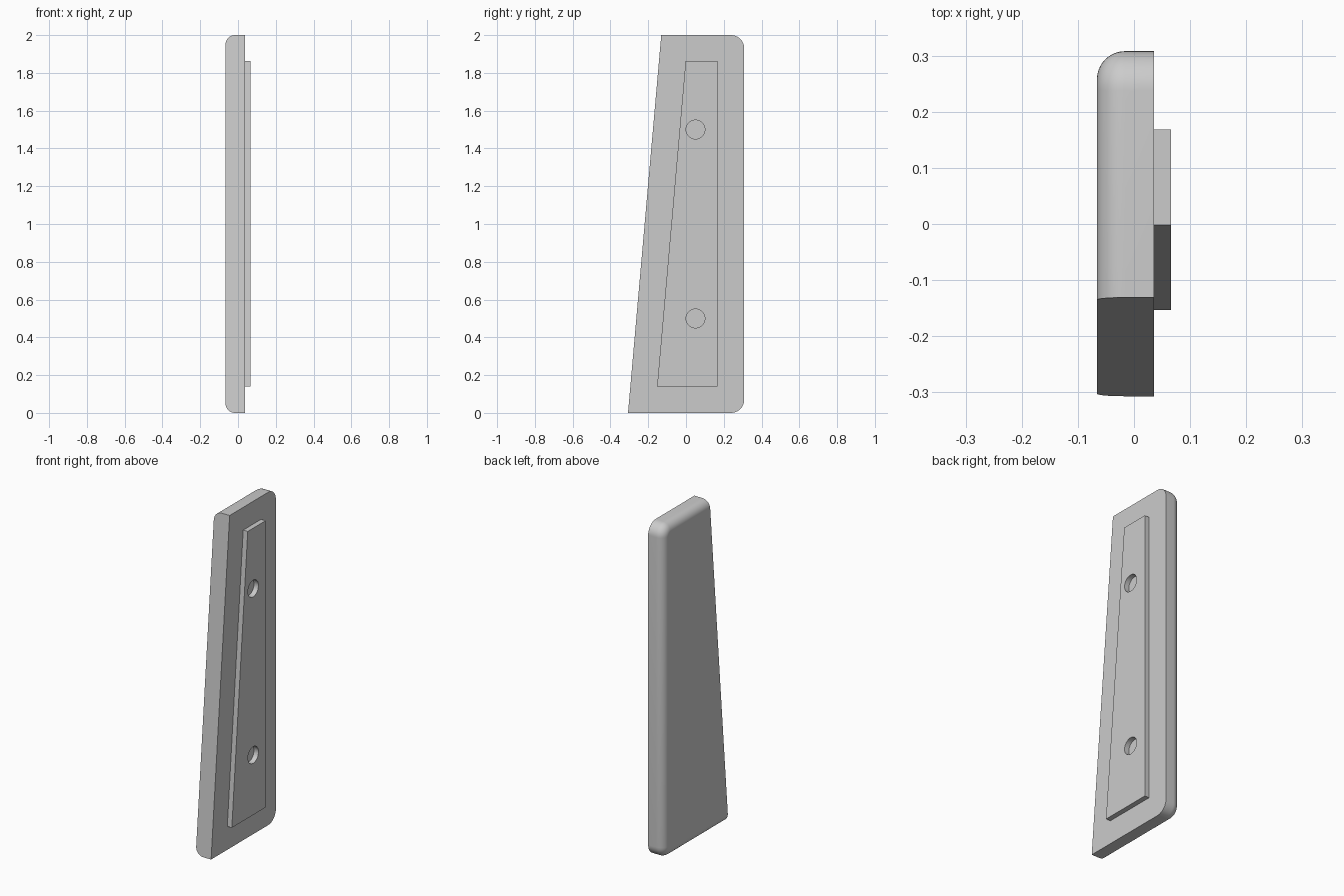
import bpy
import bmesh
from math import sin, cos, pi

cube = bpy.data.objects.get("Cube")
if cube:
    bpy.data.objects.remove(cube, do_unlink=True)

grey = bpy.data.materials.new("light grey")
grey.use_nodes = True
grey.diffuse_color = (0.6, 0.6, 0.6, 1)
grey.node_tree.nodes["Principled BSDF"].inputs["Base Color"].default_value = (0.6, 0.6, 0.6, 1)

HEIGHT, BACK = 2.0, 0.308
OUTER, INNER, PAD_FACE = -0.066, 0.036, 0.066
CORNER, FILLET, STEPS = 0.07, 0.05, 10


def slant(z):
    """Position of the sloping front edge at height z."""
    return -0.307 + 0.176 * z / HEIGHT


def outline(inset):
    """Side profile: sloping straight front, rounded back corners."""
    r = CORNER - inset
    pts = [(slant(inset), inset)]
    for centre_z, start in ((CORNER, -pi / 2), (HEIGHT - CORNER, 0)):
        for i in range(STEPS + 1):
            a = start + pi / 2 * i / STEPS
            pts.append((BACK - CORNER + r * cos(a), centre_z + r * sin(a)))
    pts.append((slant(HEIGHT - inset), HEIGHT - inset))
    return pts


def loft(name, layers):
    """Solid made from matching outlines stacked along x."""
    bm = bmesh.new()
    rings = [[bm.verts.new((x, y, z)) for y, z in pts] for x, pts in layers]
    for a, b in zip(rings, rings[1:]):
        for i in range(len(a)):
            j = (i + 1) % len(a)
            bm.faces.new((a[i], a[j], b[j], b[i]))
    bm.faces.new(rings[0])
    bm.faces.new(rings[-1])
    bmesh.ops.recalc_face_normals(bm, faces=bm.faces)
    mesh = bpy.data.meshes.new(name)
    bm.to_mesh(mesh)
    bm.free()
    mesh.materials.append(grey)
    obj = bpy.data.objects.new(name, mesh)
    bpy.context.collection.objects.link(obj)
    return obj


def smooth(obj):
    bpy.ops.object.select_all(action="DESELECT")
    obj.select_set(True)
    bpy.context.view_layer.objects.active = obj
    bpy.ops.object.shade_smooth_by_angle(angle=pi / 6)


# Tapered panel with a rounded outer rim
layers = []
for i in range(STEPS + 1):
    a = pi / 2 * i / STEPS
    layers.append((OUTER + FILLET * (1 - cos(a)), outline(FILLET * (1 - sin(a)))))
layers.append((INNER, outline(0)))
smooth(loft("tapered_panel", layers))

# Raised mounting pad on the inner face
pad_shape = [(-0.153, 0.14), (0.168, 0.14), (0.168, 1.863), (-0.002, 1.863)]
pad = loft("mounting_pad", [(INNER, pad_shape), (PAD_FACE, pad_shape)])

# Two round screw holes through the pad
for z in (0.5, 1.5):
    circle = [(0.05 + 0.05 * cos(t * pi / 16), z + 0.05 * sin(t * pi / 16)) for t in range(32)]
    cutter = loft("hole_cutter", [(INNER - 0.02, circle), (PAD_FACE + 0.02, circle)])
    cutter.hide_render = True
    mod = pad.modifiers.new("hole", "BOOLEAN")
    mod.operation, mod.solver, mod.object = "DIFFERENCE", "EXACT", cutter
    bpy.context.view_layer.objects.active = pad
    bpy.ops.object.modifier_apply(modifier=mod.name)
    bpy.data.objects.remove(cutter, do_unlink=True)
smooth(pad)
